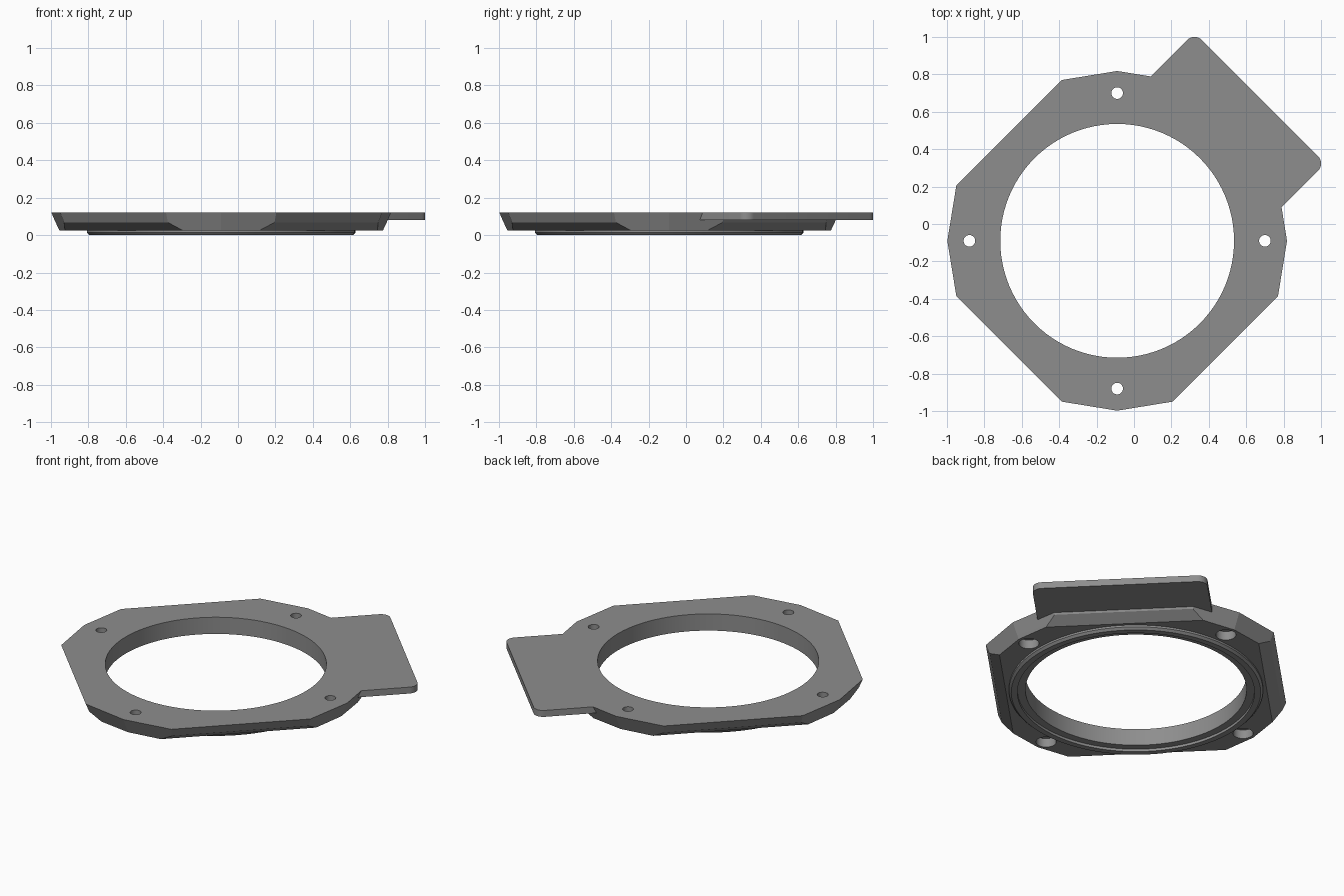
import bpy
import bmesh
from math import sin, cos, pi, radians, sqrt

cube = bpy.data.objects.get("Cube")
if cube:
    bpy.data.objects.remove(cube, do_unlink=True)

CX = CY = -0.09      # centre of the ring
TOP = 0.12           # height of the flat upper face

grey = bpy.data.materials.new("mid grey")
grey.use_nodes = True
COLOUR = (0.27, 0.27, 0.27, 1)
grey.diffuse_color = COLOUR
grey.node_tree.nodes["Principled BSDF"].inputs["Base Color"].default_value = COLOUR


def loft(name, layers):
    """Closed solid through a stack of (outline, z) layers."""
    bm = bmesh.new()
    rings = [[bm.verts.new((x, y, z)) for x, y in pts] for pts, z in layers]
    bm.faces.new(rings[0])
    bm.faces.new(rings[-1])
    for a, b in zip(rings, rings[1:]):
        for i in range(len(a)):
            j = (i + 1) % len(a)
            bm.faces.new((a[i], a[j], b[j], b[i]))
    bmesh.ops.recalc_face_normals(bm, faces=bm.faces)
    mesh = bpy.data.meshes.new(name)
    bm.to_mesh(mesh)
    bm.free()
    mesh.materials.append(grey)
    obj = bpy.data.objects.new(name, mesh)
    bpy.context.collection.objects.link(obj)
    return obj


def circle(r, n, cx=CX, cy=CY):
    return [(cx + r * cos(2 * pi * i / n), cy + r * sin(2 * pi * i / n)) for i in range(n)]


def lathe(name, profile, n, cx=CX, cy=CY):
    return loft(name, [(circle(r, n, cx, cy), z) for r, z in profile])


def plate_outline(tip, half, side):
    """Four shallow pointed sides joined by four long diagonals."""
    pts = []
    for k in range(4):
        c, s = round(cos(k * pi / 2)), round(sin(k * pi / 2))
        for x, y in ((side, -half), (tip, 0), (side, half)):
            pts.append((CX + c * x - s * y, CY + s * x + c * y))
    return pts


def tab_outline(u0, u1, half, r, steps=10):
    """Diagonal rectangle with two rounded outer corners."""
    uv = [(u0, -half)]
    for v, start in ((-half + r, -pi / 2), (half - r, 0)):
        for i in range(steps + 1):
            a = start + i * pi / 2 / steps
            uv.append((u1 - r + r * cos(a), v + r * sin(a)))
    uv.append((u0, half))
    return [((u - v) / sqrt(2), (u + v) / sqrt(2)) for u, v in uv]


def combine(obj, tool, operation):
    mod = obj.modifiers.new(operation.title(), "BOOLEAN")
    mod.operation = operation
    mod.solver = "EXACT"
    mod.object = tool
    graph = bpy.context.evaluated_depsgraph_get()
    mesh = bpy.data.meshes.new_from_object(obj.evaluated_get(graph))
    obj.modifiers.clear()
    obj.data = mesh
    bpy.data.objects.remove(tool, do_unlink=True)


# Tapered mounting plate with chamfered diagonals
plate = loft("mounting_plate", [
    (plate_outline(0.865, 0.205, 0.835), 0.025),
    (plate_outline(0.885, 0.285, 0.84), 0.068),
    (plate_outline(0.908, 0.295, 0.86), TOP)])

# Raised lip under the plate, and the corner tab
combine(plate, lathe("lip", [(0.705, 0), (0.718, 0.013), (0.718, 0.05)], 96), "UNION")
combine(plate, loft("tab", [(tab_outline(0.58, 0.952, 0.495, 0.055), z)
                            for z in (0.08, TOP)]), "UNION")

# Central opening with a stepped lower edge
combine(plate, lathe("opening", [(0.67, -0.1), (0.67, 0.016), (0.625, 0.016), (0.625, 0.3)], 96),
        "DIFFERENCE")

# Four counterbored screw holes
for k in range(4):
    hx, hy = CX + 0.79 * cos(k * pi / 2), CY + 0.79 * sin(k * pi / 2)
    hole = lathe("screw_hole", [(0.057, -0.1), (0.057, 0.08), (0.031, 0.08), (0.031, 0.3)],
                 48, hx, hy)
    combine(plate, hole, "DIFFERENCE")

bpy.ops.object.select_all(action="DESELECT")
plate.select_set(True)
bpy.context.view_layer.objects.active = plate
bpy.ops.object.shade_smooth_by_angle(angle=radians(10))
